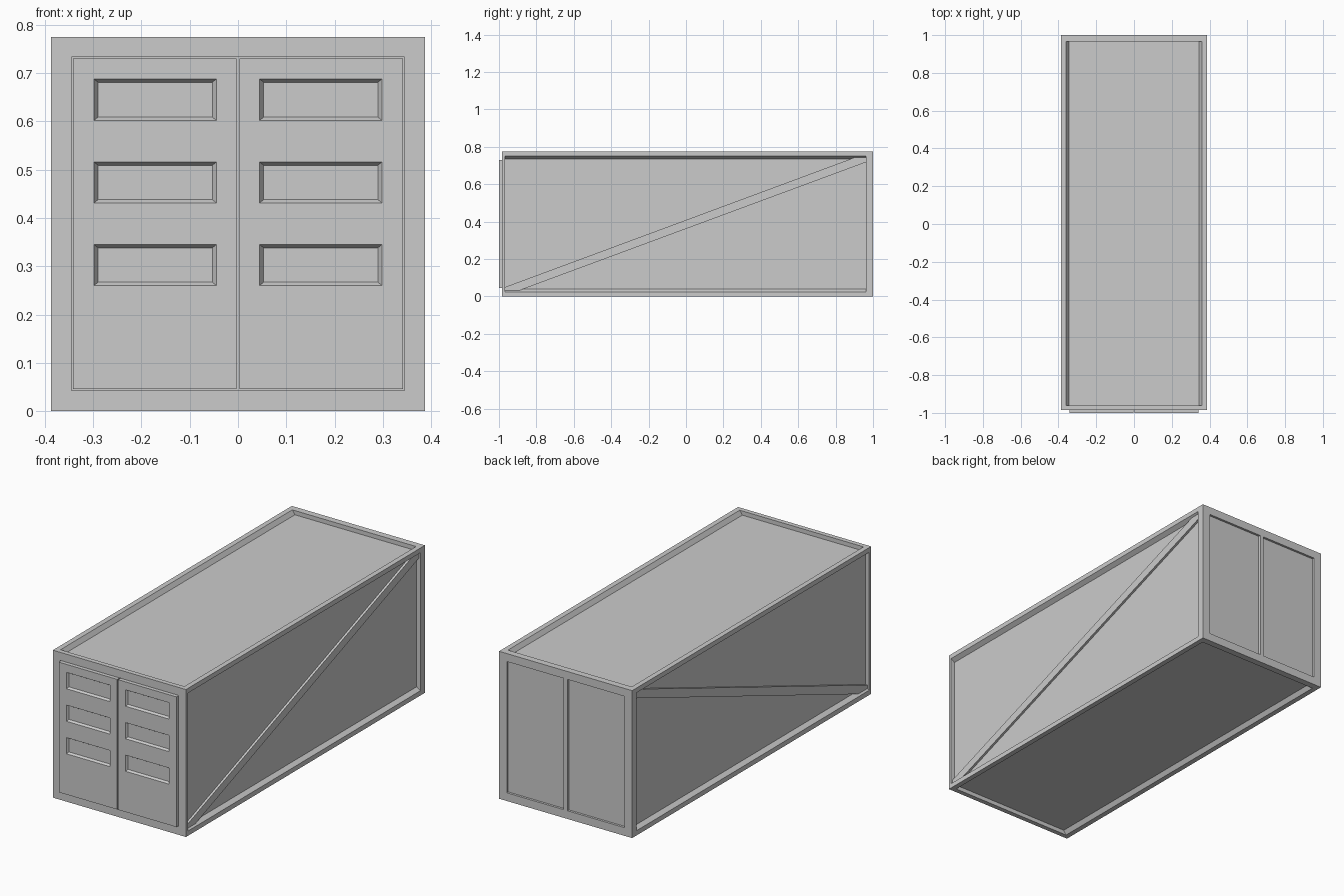
import bpy, bmesh
from mathutils import Vector

if "Cube" in bpy.data.objects:
    bpy.data.objects.remove(bpy.data.objects["Cube"])

X, Y, Z = Vector((1, 0, 0)), Vector((0, 1, 0)), Vector((0, 0, 1))
# outward-facing (u, v) axes for each box side
SIDES = {"front": (X, Z), "back": (-X, Z), "right": (Y, Z),
         "left": (-Y, Z), "top": (X, Y), "bottom": (X, -Y)}


def finish(bm, name):
    bmesh.ops.remove_doubles(bm, verts=bm.verts, dist=1e-5)
    me = bpy.data.meshes.new(name)
    bm.to_mesh(me)
    bm.free()
    ob = bpy.data.objects.new(name, me)
    bpy.context.collection.objects.link(ob)
    return ob


def panelled_box(name, lo, hi, panels):
    """Box whose sides may carry a grid of sunken panels:
    panels[side] = (u openings, v openings, (u slope, v slope, depth))"""
    bm = bmesh.new()
    lo, hi = Vector(lo), Vector(hi)
    for side, (u, v) in SIDES.items():
        n = u.cross(v)
        span = lambda a: sorted((lo.dot(a), hi.dot(a)))
        d0 = span(n)[1]
        uo, vo, (su, sv, depth) = panels.get(side, ([], [], (0, 0, 0)))
        us = [span(u)[0]] + [c for o in uo for c in o] + [span(u)[1]]
        vs = [span(v)[0]] + [c for o in vo for c in o] + [span(v)[1]]

        def loop(a, b, c, d, sink=0.0):
            return [bm.verts.new(u * p + v * q + n * (d0 - sink))
                    for p, q in ((a, c), (b, c), (b, d), (a, d))]

        for i in range(len(us) - 1):
            for j in range(len(vs) - 1):
                a, b, c, d = us[i], us[i + 1], vs[j], vs[j + 1]
                outer = loop(a, b, c, d)
                if i % 2 and j % 2:
                    inner = loop(a + su, b - su, c + sv, d - sv, depth)
                    for k in range(4):
                        m = (k + 1) % 4
                        bm.faces.new((outer[k], outer[m], inner[m], inner[k]))
                    bm.faces.new(inner)
                else:
                    bm.faces.new(outer)
    return finish(bm, name)


# container shell with recessed sides, roof, floor and ends
W, H, YF, YB = 0.387, 0.775, -0.985, 1.0
SINK = 0.022
roof = ([(-0.36, 0.36)], [(-0.96, 0.965)], (0.015, 0, SINK))
panelled_box("container_shell", (-W, YF, 0), (W, YB, H), {
    "right": ([(-0.968, 0.963)], [(0.025, 0.75)], (0, 0.015, SINK)),
    "left": ([(-0.963, 0.968)], [(0.025, 0.75)], (0, 0.015, SINK)),
    "top": roof,
    "bottom": ([(-0.36, 0.36)], [(-0.965, 0.96)], (0.015, 0, SINK)),
    "front": ([(-0.345, 0.345)], [(0.043, 0.733)], (0, 0, 0.012)),
    "back": ([(-0.342, -0.011), (0.011, 0.342)], [(0.043, 0.733)], (0, 0, 0.012)),
})

# front doors with three sunken panels each
rows = [(0.26, 0.345), (0.431, 0.516), (0.602, 0.688)]
for label, s in (("left", -1), ("right", 1)):
    xs = sorted((s * 0.003, s * 0.342))
    win = tuple(sorted((s * 0.045, s * 0.298)))
    panelled_box(label + "_door", (xs[0], -1.0, 0.046), (xs[1], YF + 0.012, 0.73),
                 {"front": ([win], rows, (0.008, 0.007, 0.012))})

# diagonal braces on both long sides
outline = [(-0.968, 0.025), (-0.91, 0.025), (0.963, 0.718),
           (0.963, 0.75), (0.92, 0.75), (-0.968, 0.05)]
for label, s in (("left", -1), ("right", 1)):
    bm = bmesh.new()
    face = bm.faces.new([bm.verts.new((s * (W - SINK), y, z)) for y, z in outline])
    ext = bmesh.ops.extrude_face_region(bm, geom=[face])
    moved = [g for g in ext["geom"] if isinstance(g, bmesh.types.BMVert)]
    bmesh.ops.translate(bm, verts=moved, vec=(s * 0.012, 0, 0))
    bmesh.ops.recalc_face_normals(bm, faces=bm.faces)
    finish(bm, label + "_diagonal_brace")
